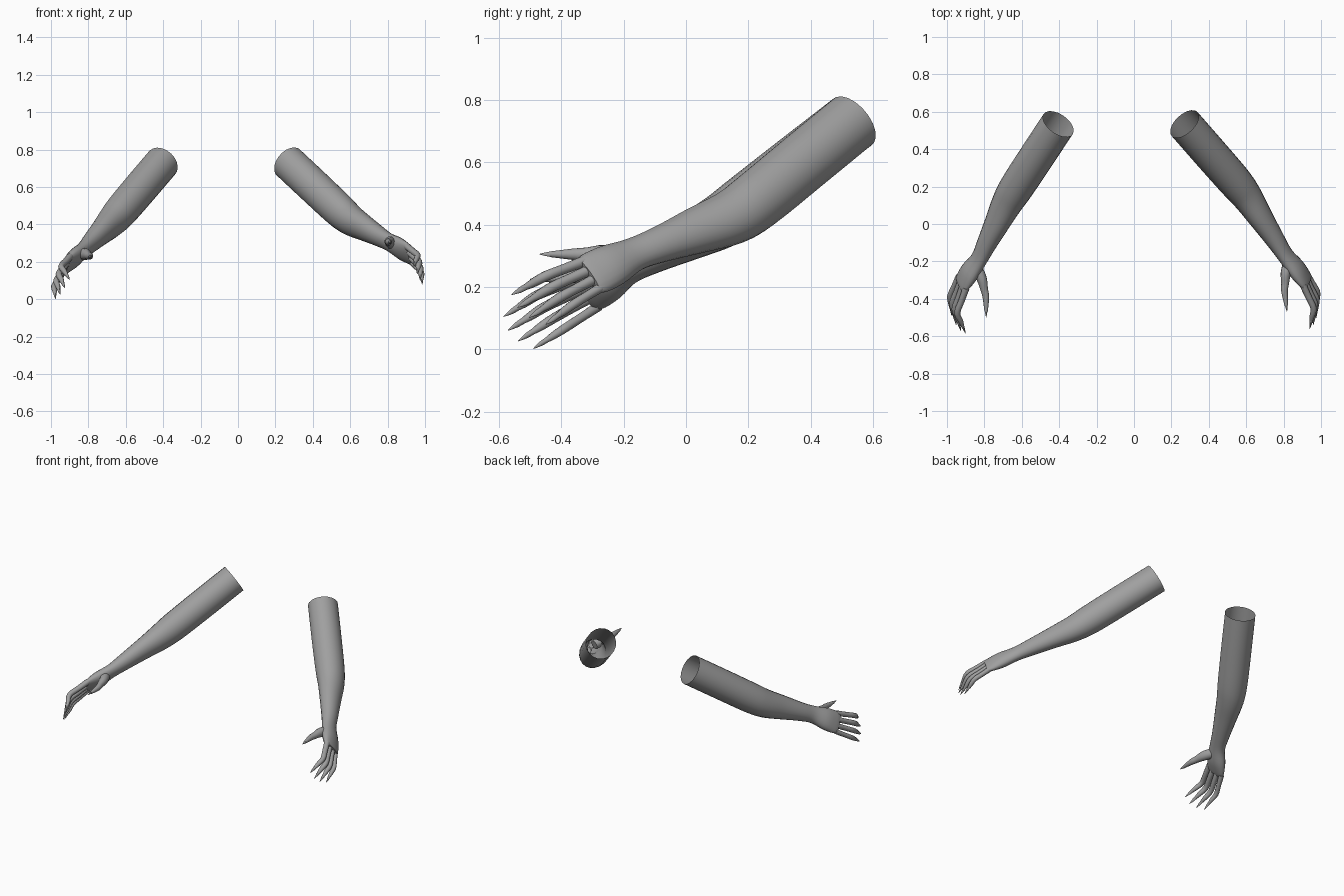
import bpy, bmesh, math
from mathutils import Vector as V

if "Cube" in bpy.data.objects:
    bpy.data.objects.remove(bpy.data.objects["Cube"])

skin = bpy.data.materials.new("grey skin")
skin.diffuse_color = (0.35, 0.35, 0.35, 1)
skin.use_nodes = True
skin.node_tree.nodes["Principled BSDF"].inputs["Base Color"].default_value = skin.diffuse_color


def catmull(keys, steps):
    """Smooth a list of (x, y, z, half_width, half_depth) keys."""
    out = []
    for i in range(len(keys) - 1):
        p = [keys[max(0, min(len(keys) - 1, i + k))] for k in (-1, 0, 1, 2)]
        for s in range(steps):
            t = s / steps
            out.append([0.5 * (2 * b + (c - a) * t + (2 * a - 5 * b + 4 * c - d) * t * t
                               + (3 * b - a - 3 * c + d) * t ** 3) for a, b, c, d in zip(*p)])
    return out + [list(keys[-1])]


def loft(name, keys, wide, sides=12, steps=3, open_start=False):
    """Skin elliptical rings along a path; half_width lies along 'wide'."""
    rows = catmull(keys, steps)
    pts = [V(r[:3]) for r in rows]
    bm = bmesh.new()
    rings = []
    for i, r in enumerate(rows):
        tan = (pts[min(i + 1, len(pts) - 1)] - pts[max(i - 1, 0)]).normalized()
        u = (wide - tan * wide.dot(tan)).normalized()
        w = tan.cross(u)
        rings.append([bm.verts.new(pts[i] + u * max(r[3], .001) * math.cos(a) + w * max(r[4], .001) * math.sin(a))
                      for a in (2 * math.pi * k / sides for k in range(sides))])
    for a, b in zip(rings, rings[1:]):
        for k in range(sides):
            n = (k + 1) % sides
            bm.faces.new((a[k], a[n], b[n], b[k]))
    if not open_start:
        bm.faces.new(rings[0][::-1])
    bm.faces.new(rings[-1])
    me = bpy.data.meshes.new(name)
    bm.to_mesh(me)
    bm.free()
    me.materials.append(skin)
    ob = bpy.data.objects.new(name, me)
    bpy.context.collection.objects.link(ob)
    bpy.context.view_layer.objects.active = ob
    ob.select_set(True)
    bpy.ops.object.shade_smooth_by_angle(angle=math.radians(50))
    ob.select_set(False)


def finger(name, path, wide, r):
    """Tapered finger with a long pointed nail on its end."""
    base, mid, tip = path
    end = mid.lerp(tip, 0.72)
    loft(name, [(*base, r, r), (*base.lerp(mid, .5), r * .9, r * .95), (*mid, r * .9, r * .9),
                (*mid.lerp(tip, .4), r * .75, r * .75), (*end, r * .35, r * .35)], wide, 10)
    loft(name + "_nail", [(*mid.lerp(tip, .5), r * .55, r * .6), (*mid.lerp(tip, .75), r * .5, r * .35),
                          (*tip, .001, .001)], wide, 8, 2)


def arm(side, limb, index, little, thumb):
    index, little, thumb = ([V(p) for p in f] for f in (index, little, thumb))
    wide = (index[0] - little[0]).normalized()
    # sleeve-like open upper arm, elbow, forearm, wrist and palm in one skin
    shoulder, elbow, wrist = (V(p) for p in limb)
    knuckle = (index[0] + little[0]) / 2
    keys = [(*shoulder, .097, .093), (*shoulder.lerp(elbow, .45), .097, .093),
            (*shoulder.lerp(elbow, .85), .096, .09), (*elbow.lerp(wrist, .08), .09, .08),
            (*elbow.lerp(wrist, .4), .077, .064), (*elbow.lerp(wrist, .75), .06, .05),
            (*wrist, .056, .04), (*wrist.lerp(knuckle, .5), .072, .04),
            (*wrist.lerp(knuckle, .85), .074, .028), (*knuckle, .066, .019)]
    loft(side + "_arm", keys, wide, 20, 4, True)
    # four fingers fanned between the index and little finger
    for k, n in enumerate(("index", "middle", "ring", "little")):
        t = k / 3
        path = [a.lerp(b, t) for a, b in zip(index, little)]
        grow = (path[2] - path[0]).normalized() * (0, .02, .02, 0)[k]
        path = [path[0], path[1] + grow * .5, path[2] + grow]
        # sink the base into the palm
        path[0] = path[0].lerp(wrist, .1)
        finger(f"{side}_{n}_finger", path, wide, (.0185, .019, .018, .0165)[k])
    # thumb with a fleshy root
    a, b, c = thumb
    root = wrist.lerp(knuckle, .2)
    loft(side + "_thumb", [(*root, .03, .03), (*a, .031, .028), (*a.lerp(b, .6), .022, .021),
                           (*b, .019, .018), (*b.lerp(c, .7), .009, .009)], wide, 12)
    loft(side + "_thumb_nail", [(*b.lerp(c, .4), .011, .012), (*b.lerp(c, .7), .009, .007),
                                (*c, .001, .001)], wide, 8, 2)


arm("right",
    [(.27, .535, .73), (.585, .175, .435), (.808, -.165, .305)],
    [(.915, -.345, .28), (.96, -.45, .235), (.94, -.56, .175)],
    [(.94, -.28, .19), (.98, -.36, .145), (.985, -.45, .08)],
    [(.812, -.26, .305), (.805, -.36, .305), (.818, -.47, .305)])
arm("left",
    [(-.405, .535, .73), (-.665, .14, .425), (-.83, -.19, .26)],
    [(-.905, -.36, .225), (-.945, -.475, .175), (-.90, -.585, .105)],
    [(-.95, -.29, .125), (-.984, -.385, .07), (-.975, -.49, .002)],
    [(-.815, -.29, .24), (-.792, -.39, .23), (-.79, -.50, .225)])
